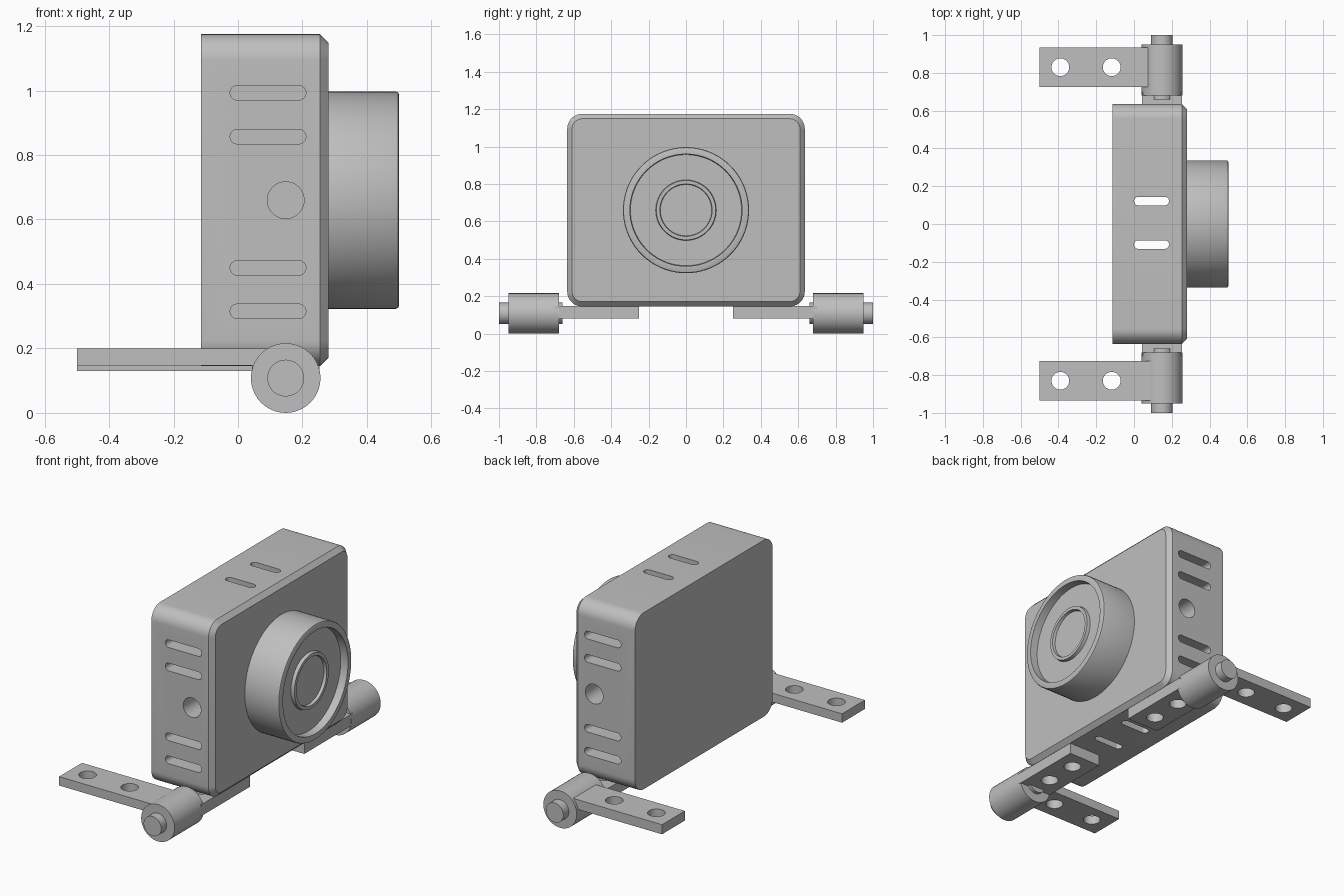
import bpy, bmesh
from math import sin, cos, pi, radians
from mathutils import Matrix, Vector

cube = bpy.data.objects.get("Cube")
if cube:
    bpy.data.objects.remove(cube, do_unlink=True)

grey = bpy.data.materials.new("satin grey")
grey.use_nodes = True
TONE = (0.52, 0.52, 0.52, 1)
grey.diffuse_color = TONE
grey.node_tree.nodes["Principled BSDF"].inputs["Base Color"].default_value = TONE

# Local (u, v, depth) to world for each extrusion direction
AXES = {
    "x": Matrix(((0, 0, 1), (1, 0, 0), (0, 1, 0))),
    "y": Matrix(((0, 1, 0), (0, 0, 1), (1, 0, 0))),
    "z": Matrix.Identity(3),
}


def rounded(cu, cv, w, h, r, steps=10):
    """Rounded rectangle outline; a full radius gives a slot or a circle."""
    pts = []
    for k, (su, sv) in enumerate(((1, 1), (-1, 1), (-1, -1), (1, -1))):
        for i in range(steps + 1):
            a = (k + i / steps) * pi / 2
            p = Vector((cu + su * (w / 2 - r) + r * cos(a),
                        cv + sv * (h / 2 - r) + r * sin(a)))
            if not pts or (p - pts[-1]).length > 1e-5:
                pts.append(p)
    if (pts[0] - pts[-1]).length < 1e-5:
        pts.pop()
    return pts


def prism(name, outline, lo, hi, axis, chamfer=0):
    bm = bmesh.new()
    base = bm.faces.new([bm.verts.new((p[0], p[1], lo)) for p in outline])
    out = bmesh.ops.extrude_face_region(bm, geom=[base])["geom"]
    for v in out:
        if isinstance(v, bmesh.types.BMVert):
            v.co.z = hi
    if chamfer:
        edges = [e for e in bm.edges if all(abs(v.co.z - hi) < 1e-6 for v in e.verts)]
        bmesh.ops.bevel(bm, geom=edges, offset=chamfer, segments=1, affect="EDGES")
    bm.transform(AXES[axis].to_4x4())
    return finish(name, bm)


def finish(name, bm):
    bmesh.ops.recalc_face_normals(bm, faces=bm.faces)
    mesh = bpy.data.meshes.new(name)
    bm.to_mesh(mesh)
    bm.free()
    mesh.materials.append(grey)
    obj = bpy.data.objects.new(name, mesh)
    bpy.context.collection.objects.link(obj)
    return obj


def cut(obj, cutters):
    for c in cutters:
        mod = obj.modifiers.new("cut", "BOOLEAN")
        mod.operation, mod.solver, mod.object = "DIFFERENCE", "EXACT", c
    graph = bpy.context.evaluated_depsgraph_get()
    mesh = bpy.data.meshes.new_from_object(obj.evaluated_get(graph))
    obj.modifiers.clear()
    obj.data = mesh
    for c in cutters:
        bpy.data.objects.remove(c, do_unlink=True)


def smooth(obj):
    bpy.ops.object.select_all(action="DESELECT")
    obj.select_set(True)
    bpy.context.view_layer.objects.active = obj
    bpy.ops.object.shade_smooth_by_angle(angle=radians(30))


def disc(cu, cv, r):
    return rounded(cu, cv, 2 * r, 2 * r, r)


# Case with a chamfered front, vents on four sides and a round port on two
CZ, PIN_X, PIN_Z = 0.66, 0.148, 0.108
case = prism("case", rounded(0, CZ, 1.27, 1.03, 0.08), -0.115, 0.28, "x", 0.026)
cutters = []
for s in (-1, 1):
    lo, hi = sorted((s * 0.42, s * 0.7))
    for z in (0.315, 0.45, 0.857, 0.993):
        cutters.append(prism("cutter", rounded(z, 0.093, 0.045, 0.235, 0.0225), lo, hi, "y"))
    cutters.append(prism("cutter", disc(CZ, PIN_X, 0.057), lo, hi, "y"))
    cutters.append(prism("cutter", rounded(0.093, 0.006 + s * 0.115, 0.185, 0.045, 0.0225),
                         0, 1.3, "z"))
cut(case, cutters)
smooth(case)

# Lens barrel turned around the x axis: rim, recess, raised ring, glass
profile = [(0.27, 0), (0.27, 0.337), (0.49, 0.337), (0.497, 0.334), (0.5, 0.327),
           (0.5, 0.30), (0.455, 0.297), (0.455, 0.162), (0.475, 0.159),
           (0.475, 0.14), (0.458, 0.137), (0.458, 0)]
bm = bmesh.new()
ring = [bm.verts.new((x, 0, CZ + r)) for x, r in profile]
edges = [bm.edges.new(pair) for pair in zip(ring, ring[1:])]
bmesh.ops.spin(bm, geom=ring + edges, cent=(0, 0, CZ), axis=(1, 0, 0),
               angle=2 * pi, steps=72)
bmesh.ops.remove_doubles(bm, verts=bm.verts, dist=1e-5)
smooth(finish("lens_barrel", bm))

# Two hinges: barrel, pin, a leaf under the case and a leaf reaching backwards
for side, s, low, high in (("right", -1, 0.147, 0.199), ("left", 1, 0.13, 0.186)):
    def span(a, b):
        return sorted((s * a, s * b))

    smooth(prism(side + "_hinge_barrel", disc(PIN_Z, PIN_X, 0.108), *span(0.68, 0.95), "y"))
    smooth(prism(side + "_hinge_pin", disc(PIN_Z, PIN_X, 0.057), *span(0.66, 1.0), "y"))

    under = prism(side + "_case_leaf",
                  rounded(PIN_X, s * 0.475, 0.21, 0.45, 0, 1), 0.08, 0.147, "z")
    cut(under, [prism("cutter", disc(PIN_X, s * y, 0.047), 0, 0.3, "z")
                for y in (0.357, 0.555)])
    smooth(under)

    back = prism(side + "_mounting_leaf",
                 rounded(-0.195, s * 0.83, 0.61, 0.21, 0, 1), low, high, "z")
    cut(back, [prism("cutter", disc(x, s * 0.83, 0.047), 0, 0.3, "z")
               for x in (-0.39, -0.118)])
    smooth(back)
